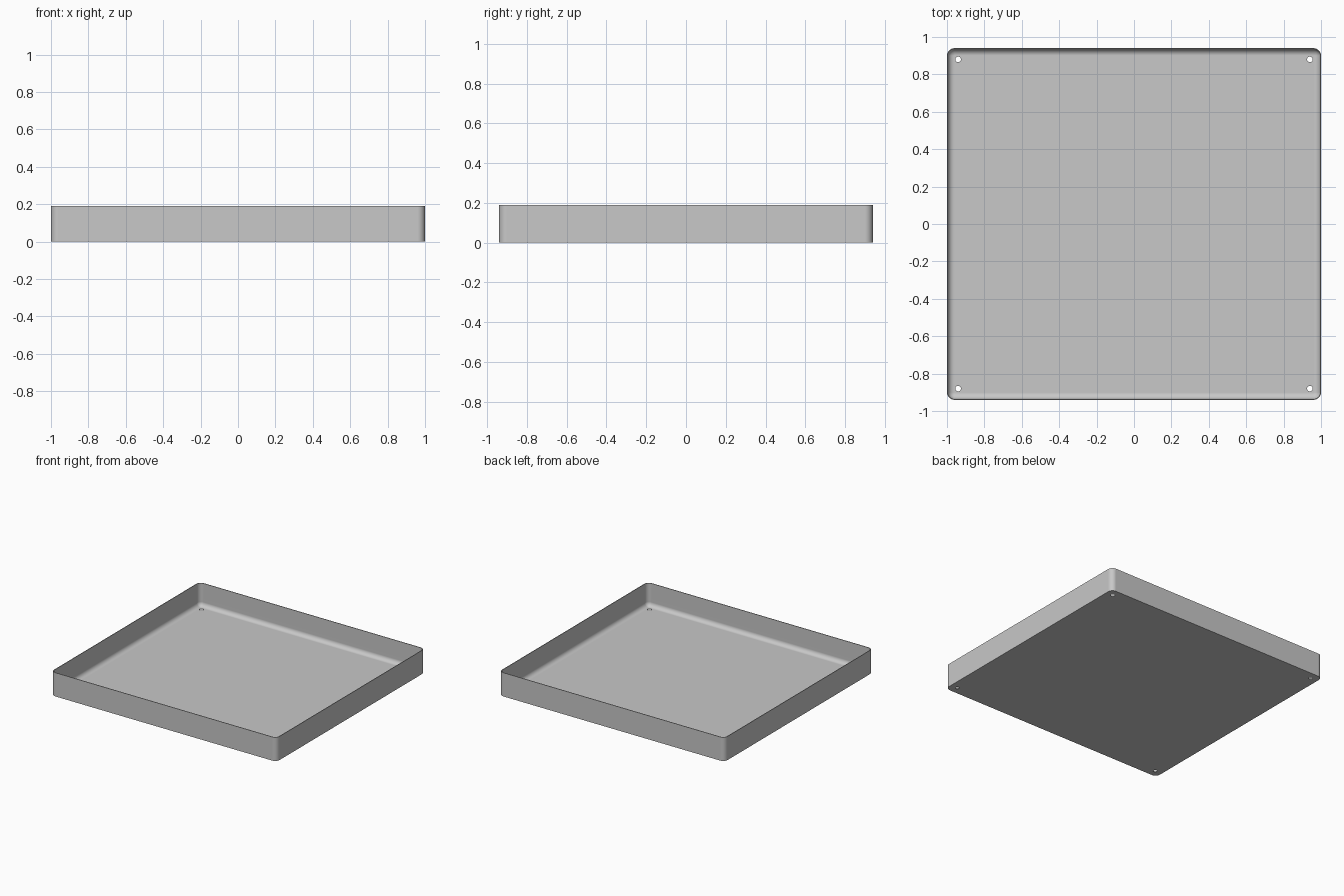
import bpy
import bmesh
from math import pi, sin, cos

cube = bpy.data.objects.get("Cube")
if cube:
    bpy.data.objects.remove(cube, do_unlink=True)

HALF_X, HALF_Y, HEIGHT = 1.0, 0.94, 0.19
CORNER, WALL, FLOOR, FILLET = 0.04, 0.005, 0.006, 0.034
CORNER_STEPS, FILLET_STEPS = 10, 8

grey = bpy.data.materials.new("Plain grey")
grey.use_nodes = True
colour = (0.58, 0.58, 0.58, 1)
grey.diffuse_color = colour
grey.node_tree.nodes["Principled BSDF"].inputs["Base Color"].default_value = colour


def rounded_ring(bm, inset, z):
    """Rounded rectangle of vertices, offset inwards from the outer wall."""
    radius = CORNER - inset
    ring = []
    for quarter, (sx, sy) in enumerate(((1, 1), (-1, 1), (-1, -1), (1, -1))):
        for i in range(CORNER_STEPS + 1):
            a = (quarter + i / CORNER_STEPS) * pi / 2
            ring.append(bm.verts.new((sx * (HALF_X - CORNER) + radius * cos(a),
                                      sy * (HALF_Y - CORNER) + radius * sin(a), z)))
    return ring


# Tray shell: outer wall, rim, inner wall, fillet and floor
profile = [(0, 0), (0, HEIGHT), (WALL, HEIGHT)]
for i in range(FILLET_STEPS + 1):
    a = i / FILLET_STEPS * pi / 2
    profile.append((WALL + FILLET * (1 - cos(a)), FLOOR + FILLET * (1 - sin(a))))

bm = bmesh.new()
rings = [rounded_ring(bm, inset, z) for inset, z in profile]
for low, high in zip(rings, rings[1:]):
    for i in range(len(low)):
        j = (i + 1) % len(low)
        bm.faces.new((low[i], low[j], high[j], high[i]))
bm.faces.new(rings[0][::-1])
bm.faces.new(rings[-1])
bmesh.ops.recalc_face_normals(bm, faces=bm.faces)
mesh = bpy.data.meshes.new("tray")
bm.to_mesh(mesh)
bm.free()
mesh.materials.append(grey)
tray = bpy.data.objects.new("tray", mesh)
bpy.context.collection.objects.link(tray)

# Drain holes near the four corners
for sx in (-1, 1):
    for sy in (-1, 1):
        bpy.ops.mesh.primitive_cylinder_add(
            vertices=24, radius=0.015, depth=0.1,
            location=(sx * (HALF_X - 0.06), sy * (HALF_Y - 0.06), 0))
        cutter = bpy.context.object
        cutter.name = "hole_cutter"
        cutter.hide_render = True
        cutter.data.materials.append(grey)
        cut = tray.modifiers.new("hole", 'BOOLEAN')
        cut.operation = 'DIFFERENCE'
        cut.solver = 'EXACT'
        cut.object = cutter
        bpy.ops.object.select_all(action='DESELECT')
        tray.select_set(True)
        bpy.context.view_layer.objects.active = tray
        bpy.ops.object.modifier_apply(modifier=cut.name)
        bpy.data.objects.remove(cutter, do_unlink=True)

# Smooth curves, flat floor and crisp edges
bpy.ops.object.shade_smooth_by_angle(angle=pi / 6)
weighted = tray.modifiers.new("flat_floor_normals", 'WEIGHTED_NORMAL')
weighted.keep_sharp = True
